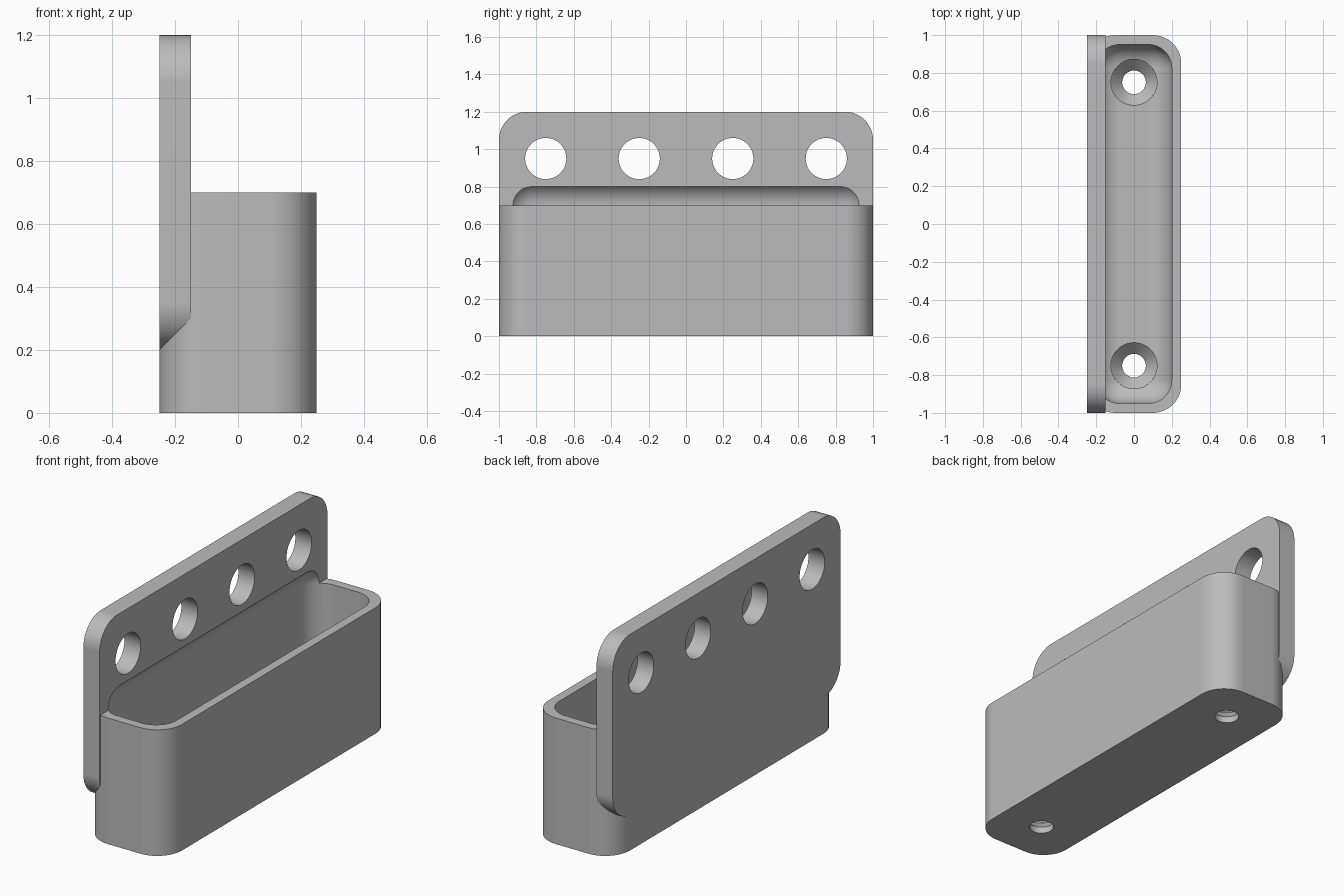
import bpy, bmesh, math
from mathutils import Matrix, Vector

if "Cube" in bpy.data.objects:
    bpy.data.objects.remove(bpy.data.objects["Cube"], do_unlink=True)


def add_object(name, bm):
    bmesh.ops.recalc_face_normals(bm, faces=bm.faces)
    mesh = bpy.data.meshes.new(name)
    bm.to_mesh(mesh)
    bm.free()
    obj = bpy.data.objects.new(name, mesh)
    bpy.context.collection.objects.link(obj)
    return obj


def rounded_box(name, low, high, radius, axis=None):
    """Box with rounded edges: those along one axis, or all of them."""
    low, high = Vector(low), Vector(high)
    bm = bmesh.new()
    bmesh.ops.create_cube(bm, size=1)
    bmesh.ops.scale(bm, vec=high - low, verts=bm.verts)
    bmesh.ops.translate(bm, vec=(low + high) / 2, verts=bm.verts)
    edges = [e for e in bm.edges if axis is None
             or abs((e.verts[0].co - e.verts[1].co).normalized()[axis]) > 0.9]
    bmesh.ops.bevel(bm, geom=edges, offset=radius, segments=12, profile=0.5,
                    affect='EDGES', clamp_overlap=False)
    return add_object(name, bm)


def lathe(name, profile, matrix):
    """Closed solid turned from (radius, height) points."""
    sides = 64
    bm = bmesh.new()
    rings = []
    for r, h in profile:
        angles = [math.tau * i / sides for i in range(sides)]
        rings.append([bm.verts.new((r * math.cos(a), r * math.sin(a), h)) for a in angles])
    for a, b in zip(rings, rings[1:]):
        for i in range(sides):
            j = (i + 1) % sides
            bm.faces.new((a[i], a[j], b[j], b[i]))
    bm.faces.new(rings[0])
    bm.faces.new(rings[-1])
    bmesh.ops.transform(bm, matrix=matrix, verts=bm.verts)
    return add_object(name, bm)


def combine(target, other, operation):
    other.hide_render = True
    mod = target.modifiers.new(operation, 'BOOLEAN')
    mod.operation, mod.solver, mod.object = operation, 'EXACT', other
    bpy.context.view_layer.objects.active = target
    bpy.ops.object.modifier_apply(modifier=mod.name)
    bpy.data.objects.remove(other, do_unlink=True)


# Outer bin and the taller back plate
bracket = rounded_box("wall_bin", (-0.25, -1, 0), (0.25, 1, 0.7), 0.15, axis=2)
plate = rounded_box("back_plate", (-0.25, -1, 0.2), (-0.15, 1, 1.2), 0.15, axis=0)
combine(bracket, plate, 'UNION')

# Hollow, which also scoops into the plate
cavity = rounded_box("cavity", (-0.2, -0.95, 0.1), (0.2, 0.95, 0.825), 0.125)
combine(bracket, cavity, 'DIFFERENCE')

# Row of round holes through the plate
for y in (-0.75, -0.25, 0.25, 0.75):
    turn = Matrix.Translation((-0.2, y, 0.95)) @ Matrix.Rotation(math.pi / 2, 4, 'Y')
    combine(bracket, lathe("plate_hole", [(0.11, -0.2), (0.11, 0.2)], turn), 'DIFFERENCE')

# Countersunk screw holes in the floor
screw = [(0.0625, -0.1), (0.0625, 0.035), (0.122, 0.095), (0.122, 0.3)]
for y in (-0.75, 0.75):
    combine(bracket, lathe("screw_hole", screw, Matrix.Translation((0, y, 0))), 'DIFFERENCE')

# Plain grey finish
grey = bpy.data.materials.new("plain_grey")
grey.use_nodes = True
colour = (0.5, 0.5, 0.5, 1)
grey.diffuse_color = colour
grey.node_tree.nodes["Principled BSDF"].inputs["Base Color"].default_value = colour
bracket.data.materials.clear()
bracket.data.materials.append(grey)
for face in bracket.data.polygons:
    face.material_index = 0

# Smooth rounds, crisp rims
bpy.ops.object.select_all(action='DESELECT')
bracket.select_set(True)
bpy.context.view_layer.objects.active = bracket
bpy.ops.object.shade_smooth_by_angle(angle=math.radians(25))
weighted = bracket.modifiers.new("even_shading", 'WEIGHTED_NORMAL')
weighted.keep_sharp = True
